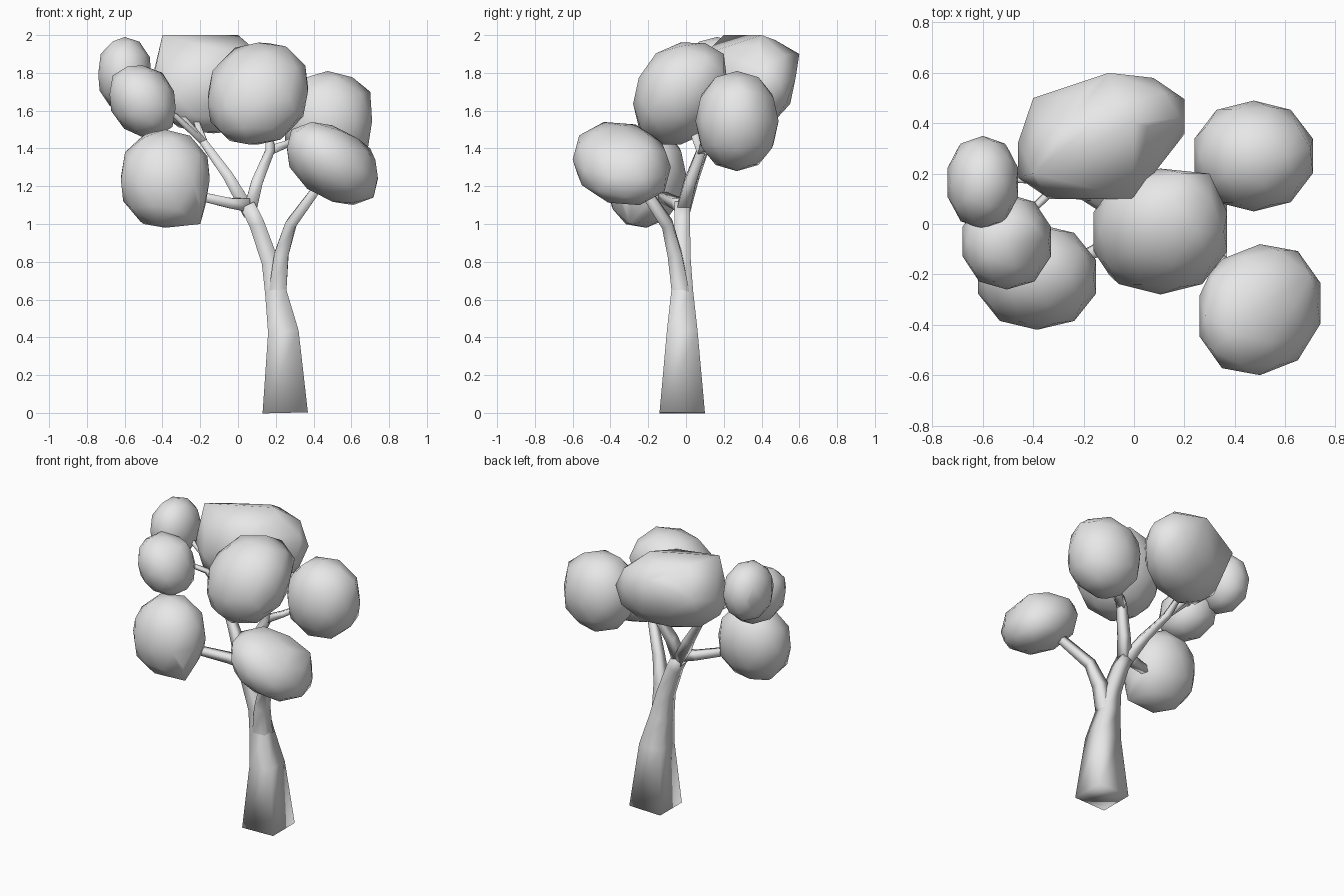
import bpy
import bmesh
from mathutils import Vector

cube = bpy.data.objects.get("Cube")
if cube:
    bpy.data.objects.remove(cube)

grey = bpy.data.materials.new("plain_grey")
grey.use_nodes = True
grey.diffuse_color = (0.8, 0.8, 0.8, 1)
grey.node_tree.nodes["Principled BSDF"].inputs["Base Color"].default_value = grey.diffuse_color


def finish(bm, name):
    """Turn the bmesh into a smooth-shaded grey object."""
    bmesh.ops.recalc_face_normals(bm, faces=bm.faces)
    for face in bm.faces:
        face.smooth = True
    mesh = bpy.data.meshes.new(name)
    bm.to_mesh(mesh)
    bm.free()
    mesh.materials.append(grey)
    obj = bpy.data.objects.new(name, mesh)
    bpy.context.collection.objects.link(obj)


def limb(name, base, tip, path, flare=1):
    """Sweep a square section along the path, thinning from base to tip half width."""
    bm = bmesh.new()
    points = [Vector(p) for p in path]
    last = len(points) - 1
    rings = []
    for i, point in enumerate(points):
        along = (points[min(i + 1, last)] - points[max(i - 1, 0)]).normalized()
        depth = Vector((0, 1, 0))
        depth = (depth - along * depth.dot(along)).normalized()
        side = depth.cross(along)
        half = tip + (base - tip) * (1 - i / last) ** flare
        corners = (-side - depth, side - depth, side + depth, depth - side)
        rings.append([bm.verts.new(point + corner * half) for corner in corners])
    for low, high in zip(rings, rings[1:]):
        for i in range(4):
            bm.faces.new((low[i - 1], low[i], high[i], high[i - 1]))
    bm.faces.new(rings[0])
    bm.faces.new(rings[-1])
    finish(bm, name)


def foliage(name, low, high, knuckles, lean=(0, 0, 0)):
    """Rounded core filling the box low..high, sheared by lean (xy, xz, yz),
    with a skin stretched over it and over a few protruding knuckles."""
    bm = bmesh.new()
    bmesh.ops.create_icosphere(bm, subdivisions=2, radius=1)
    for vert in bm.verts:
        p = vert.co / sum(abs(c) ** 2.2 for c in vert.co) ** (1 / 2.2)
        vert.co = (p.x, p.y + lean[0] * p.x, p.z + lean[1] * p.x + lean[2] * p.y)
    for axis in range(3):
        reach = max(abs(v.co[axis]) for v in bm.verts)
        centre, half = (low[axis] + high[axis]) / 2, (high[axis] - low[axis]) / 2
        for v in bm.verts:
            v.co[axis] = centre + v.co[axis] / reach * half
    for point in knuckles:
        bm.verts.new(point)
    # Keep only the points, then wrap them in a fresh skin
    bmesh.ops.delete(bm, geom=bm.edges[:], context='EDGES_FACES')
    bmesh.ops.convex_hull(bm, input=bm.verts[:])
    bmesh.ops.delete(bm, geom=[v for v in bm.verts if not v.link_faces], context='VERTS')
    finish(bm, name)


# Trunk and its right bough
fork = (0.05, -0.02, 1.1)
limb("trunk", 0.12, 0.04, [(0.25, -0.02, 0), (0.24, -0.02, 0.43), (0.2, -0.02, 0.64),
                           (0.17, -0.02, 0.8), (0.1, -0.02, 1), fork], flare=3)
limb("right_bough", 0.055, 0.02, [(0.22, -0.02, 0.55), (0.21, -0.03, 0.65),
                                  (0.23, -0.06, 0.84), (0.28, -0.1, 1), (0.5, -0.3, 1.3)])

# Branches that spread from the upper fork
crook = (0.06, -0.02, 1.06)
left_split = (-0.18, 0.11, 1.43)
right_split = (0.17, 0.08, 1.39)
limb("lower_left_branch", 0.035, 0.02, [fork, (-0.04, -0.05, 1.11), (-0.3, -0.18, 1.17)])
limb("upper_left_branch", 0.036, 0.012, [crook, (-0.05, 0.04, 1.25), left_split,
                                         (-0.24, 0.2, 1.6)])
limb("middle_branch", 0.035, 0.02, [crook, (0.1, 0.02, 1.22), right_split, (0.16, 0, 1.6)])
limb("right_twig", 0.024, 0.014, [right_split, (0.25, 0.14, 1.42), (0.4, 0.24, 1.5)])
limb("left_front_twig", 0.018, 0.01, [left_split, (-0.33, 0.13, 1.57), (-0.46, 0, 1.66)])
limb("left_back_twig", 0.018, 0.01, [left_split, (-0.34, 0.17, 1.62), (-0.56, 0.18, 1.78)])

# Foliage clumps
foliage("back_foliage", (-0.46, 0.1, 1.48), (0.2, 0.58, 1.98),
        [(-0.1, 0.6, 1.9), (-0.4, 0.2, 2), (0, 0.4, 2), (0.2, 0.4, 1.8),
         (-0.4, 0.5, 1.8), (0, 0.1, 1.9)], lean=(0.4, 0, 0.2))
foliage("centre_foliage", (-0.16, -0.28, 1.42), (0.37, 0.22, 1.96),
        [(0.2, 0.2, 1.9), (0.3, 0.2, 1.8), (0.3, -0.2, 1.6), (-0.1, -0.2, 1.6),
         (0, 0.2, 1.8), (-0.1, 0, 1.5)], lean=(0, 0.1, 0.2))
foliage("right_back_foliage", (0.24, 0.05, 1.28), (0.71, 0.49, 1.81),
        [(0.7, 0.3, 1.7), (0.4, 0.2, 1.3), (0.3, 0.4, 1.6)])
foliage("right_front_foliage", (0.26, -0.6, 1.1), (0.74, -0.08, 1.54),
        [(0.3, -0.2, 1.4), (0.7, -0.2, 1.4), (0.4, -0.5, 1.4)], lean=(0.1, -0.4, -0.1))
foliage("left_low_foliage", (-0.62, -0.42, 0.98), (-0.15, 0, 1.5),
        [(-0.5, -0.2, 1.45), (-0.2, -0.2, 1.4), (-0.2, -0.3, 1), (-0.5, -0.2, 1)],
        lean=(0, 0, 0.1))
foliage("left_front_foliage", (-0.68, -0.26, 1.46), (-0.33, 0.12, 1.84),
        [(-0.6, -0.2, 1.6), (-0.4, 0, 1.8)], lean=(0, -0.2, 0))
foliage("left_back_foliage", (-0.74, -0.02, 1.6), (-0.46, 0.35, 1.99),
        [(-0.7, 0.3, 1.8), (-0.5, 0.3, 1.8), (-0.5, 0.2, 1.9)])
